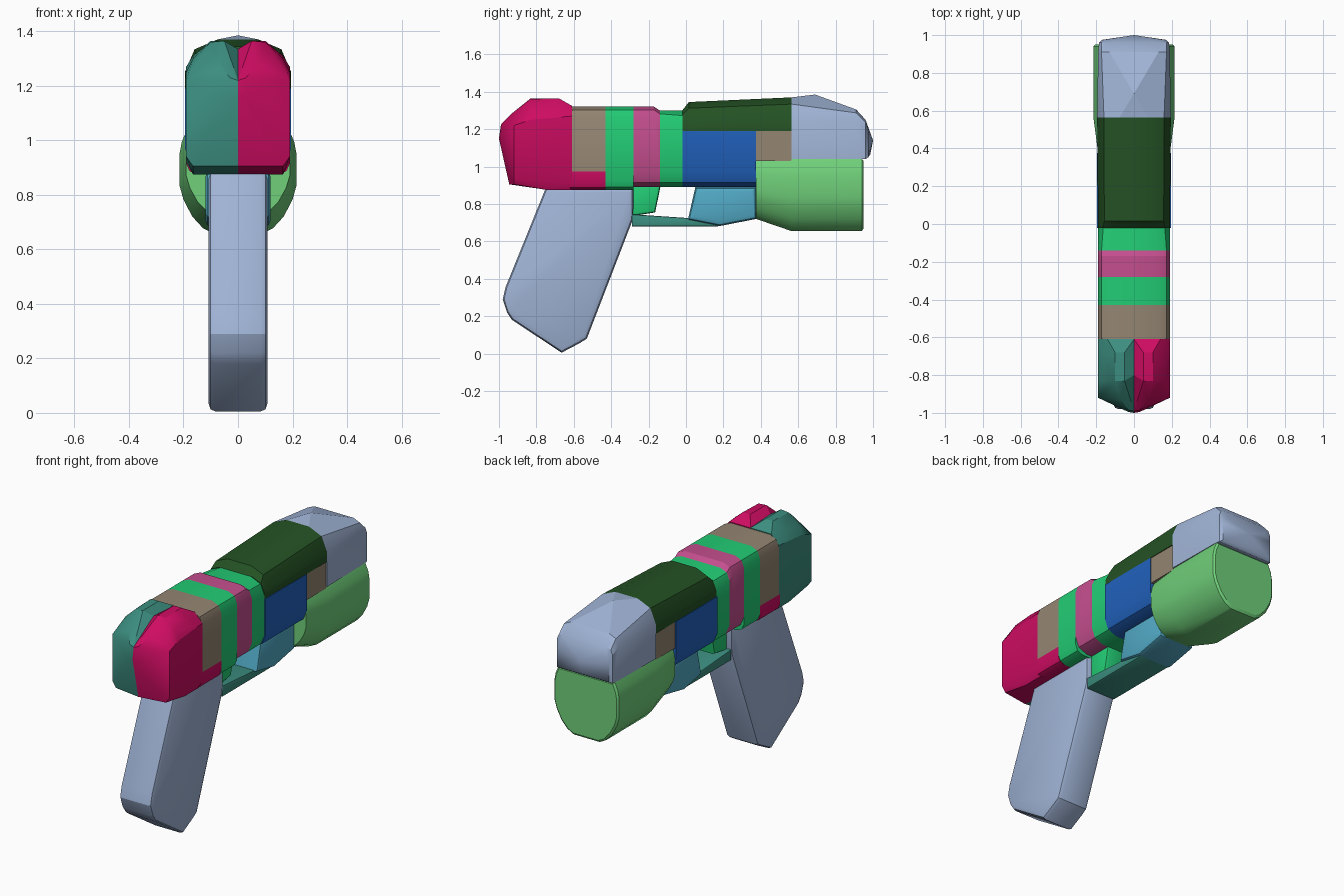
import bpy, bmesh
from mathutils import Vector

cube = bpy.data.objects.get("Cube")
if cube:
    bpy.data.objects.remove(cube, do_unlink=True)


def material(name, rgb):
    def lin(c):
        c /= 255
        return c / 12.92 if c <= 0.04045 else ((c + 0.055) / 1.055) ** 2.4
    m = bpy.data.materials.new(name)
    col = (*[lin(c) for c in rgb], 1)
    m.diffuse_color = col
    m.use_nodes = True
    bsdf = m.node_tree.nodes["Principled BSDF"]
    bsdf.inputs["Base Color"].default_value = col
    return m


slate = material("slate blue", (160, 180, 214))
crimson = material("crimson", (206, 12, 98))
teal = material("teal", (60, 142, 128))
tan = material("tan", (148, 133, 114))
green = material("bright green", (34, 204, 116))
magenta = material("magenta", (196, 78, 142))
forest = material("forest green", (36, 82, 36))
blue = material("blue", (33, 98, 190))
sky = material("sky blue", (82, 170, 198))
lime = material("light green", (112, 208, 122))


def finish(name, bm, mat, angle=0.45):
    bmesh.ops.recalc_face_normals(bm, faces=bm.faces)
    me = bpy.data.meshes.new(name)
    bm.to_mesh(me)
    bm.free()
    me.materials.append(mat)
    ob = bpy.data.objects.new(name, me)
    bpy.context.collection.objects.link(ob)
    bpy.ops.object.select_all(action="DESELECT")
    ob.select_set(True)
    bpy.context.view_layer.objects.active = ob
    bpy.ops.object.shade_smooth_by_angle(angle=angle)
    return ob


def hull(name, points, mat):
    """Convex solid wrapped round the points."""
    bm = bmesh.new()
    for p in points:
        bm.verts.new(p)
    bmesh.ops.remove_doubles(bm, verts=bm.verts, dist=0.0005)
    res = bmesh.ops.convex_hull(bm, input=bm.verts)
    loose = {v for v in res["geom_interior"] + res["geom_unused"]
             if isinstance(v, bmesh.types.BMVert)}
    bmesh.ops.delete(bm, geom=list(loose), context="VERTS")
    bmesh.ops.dissolve_limit(bm, angle_limit=0.02, verts=bm.verts, edges=bm.edges)
    return finish(name, bm, mat)


def section(y, w, z0, z1, top=0.0, bottom=0.0):
    """Symmetric box section with rounded top and bottom corners."""
    half = []
    for z, r, d in ((z0, bottom, 1), (z1, top, -1)):
        half += [(w - r * a, z + d * r * b) for a, b in ((1, 0), (0.3, 0.3), (0, 1))]
    return [Vector((s * x, y, z)) for x, z in half for s in (-1, 1)]


def body(name, mat, *sections):
    return hull(name, [p for s in sections for p in section(*s)], mat)


def prism(name, mat, profile, w, bevel):
    """Side profile extruded across x with softened side edges."""
    bm = bmesh.new()
    rings = [[bm.verts.new((x, y, z)) for y, z in profile] for x in (-w, w)]
    n = len(profile)
    caps = [bm.faces.new(r) for r in rings]
    for i in range(n):
        j = (i + 1) % n
        bm.faces.new((rings[0][i], rings[0][j], rings[1][j], rings[1][i]))
    bmesh.ops.recalc_face_normals(bm, faces=bm.faces)
    edges = list({e for f in caps for e in f.edges})
    bmesh.ops.bevel(bm, geom=edges, offset=bevel, segments=2, profile=0.5,
                    affect="EDGES", clamp_overlap=True)
    return finish(name, bm, mat)


# Two-tone rear cap, one half mirrored to the other
cap = [(0, -0.61, 0.875), (0, -0.61, 1.325), (0.14, -0.61, 1.325),
       (0.19, -0.61, 1.27), (0.19, -0.61, 0.92), (0.165, -0.61, 0.875),
       (0.05, -0.68, 1.365), (0.10, -0.68, 1.365), (0.05, -0.83, 1.365),
       (0.10, -0.83, 1.36), (0.165, -0.7, 1.31), (0.165, -0.83, 1.30),
       (0.19, -0.83, 1.25), (0.19, -0.92, 1.22), (0.19, -0.92, 0.94),
       (0.165, -0.92, 0.905), (0, -0.945, 0.905), (0, -0.74, 0.875),
       (0.165, -0.74, 0.875), (0, -1, 1.15), (0.03, -0.995, 1.15),
       (0.03, -0.985, 1.23), (0.07, -0.93, 1.285), (0, -0.99, 1.22),
       (0, -0.8, 1.335)]
for side, label, mat in ((1, "left", crimson), (-1, "right", teal)):
    hull("rear_cap_" + label, [(side * x, y, z) for x, y, z in cap], mat)
body("rear_cap_lower_block", crimson,
     (-0.62, 0.19, 0.875, 0.975, 0, 0.04), (-0.43, 0.19, 0.875, 0.975, 0, 0.04))

# Banded receiver
body("rear_band", tan, (-0.61, 0.19, 0.975, 1.32, 0.06), (-0.43, 0.19, 0.975, 1.32, 0.06))
body("green_band_rear", green,
     (-0.43, 0.19, 0.875, 1.32, 0.06, 0.05), (-0.28, 0.19, 0.875, 1.32, 0.06, 0.05))
body("magenta_band", magenta,
     (-0.28, 0.19, 0.89, 1.32, 0.06, 0.08), (-0.17, 0.19, 0.89, 1.32, 0.06, 0.08),
     (-0.14, 0.19, 0.89, 1.30, 0.06, 0.08))
body("green_band_front", green,
     (-0.14, 0.19, 0.89, 1.30, 0.06, 0.08), (-0.02, 0.19, 0.89, 1.30, 0.09, 0.08))

# Upper slide and side panels
body("top_cover", forest,
     (-0.02, 0.19, 1.19, 1.30, 0.08), (0.015, 0.19, 1.19, 1.345, 0.11),
     (0.565, 0.195, 1.19, 1.37, 0.12))
body("side_panel", blue,
     (-0.02, 0.195, 0.89, 1.19, 0, 0.08), (0.375, 0.195, 0.89, 1.19, 0, 0.08))
body("front_band", tan, (0.375, 0.19, 1.03, 1.19), (0.565, 0.19, 1.03, 1.19))

# Muzzle with a sloped faceted nose
nose = (section(0.565, 0.195, 1.04, 1.37, 0.12)
        + section(0.91, 0.19, 1.04, 1.305, 0.06)
        + section(0.96, 0.185, 1.04, 1.25, 0.04)
        + section(0.975, 0.17, 1.05, 1.2, 0.04))
nose += [Vector((0, 0.69, 1.385)), Vector((0, 1, 1.14)), Vector((0, 0.985, 1.065))]
hull("muzzle", nose, slate)

# Rounded canister under the muzzle
def can(y, w, z0, z1):
    h = z1 - z0
    outline = ((0.40, 0), (0.60, 0.06), (0.78, 0.17), (0.93, 0.33), (1, 0.47),
               (1, 0.76), (0.96, 0.88), (0.87, 1))
    return [Vector((s * w * a, y, z0 + h * b)) for a, b in outline for s in (-1, 1)]


hull("under_canister", can(0.375, 0.19, 0.72, 1.04) + can(0.565, 0.215, 0.655, 1.04)
     + can(0.94, 0.215, 0.655, 1.04) + can(0.95, 0.205, 0.67, 1.03), lime)

# Trigger group and guard
prism("guard_front_block", sky,
      [(0.05, 0.89), (0.375, 0.89), (0.375, 0.72), (0.18, 0.682), (0.01, 0.715)], 0.12, 0.025)
prism("trigger_guard", teal,
      [(-0.29, 0.68), (0.17, 0.68), (0.19, 0.69), (0.01, 0.725), (-0.29, 0.745)], 0.1, 0.015)
prism("trigger", green,
      [(-0.29, 0.90), (-0.135, 0.90), (-0.165, 0.755), (-0.29, 0.735)], 0.075, 0.015)

# Raked grip
prism("grip", slate,
      [(-0.75, 0.885), (-0.28, 0.885), (-0.283, 0.72), (-0.53, 0.08), (-0.57, 0.055),
       (-0.665, 0.005), (-0.93, 0.18), (-0.957, 0.22), (-0.98, 0.29), (-0.965, 0.355)],
      0.108, 0.025)
